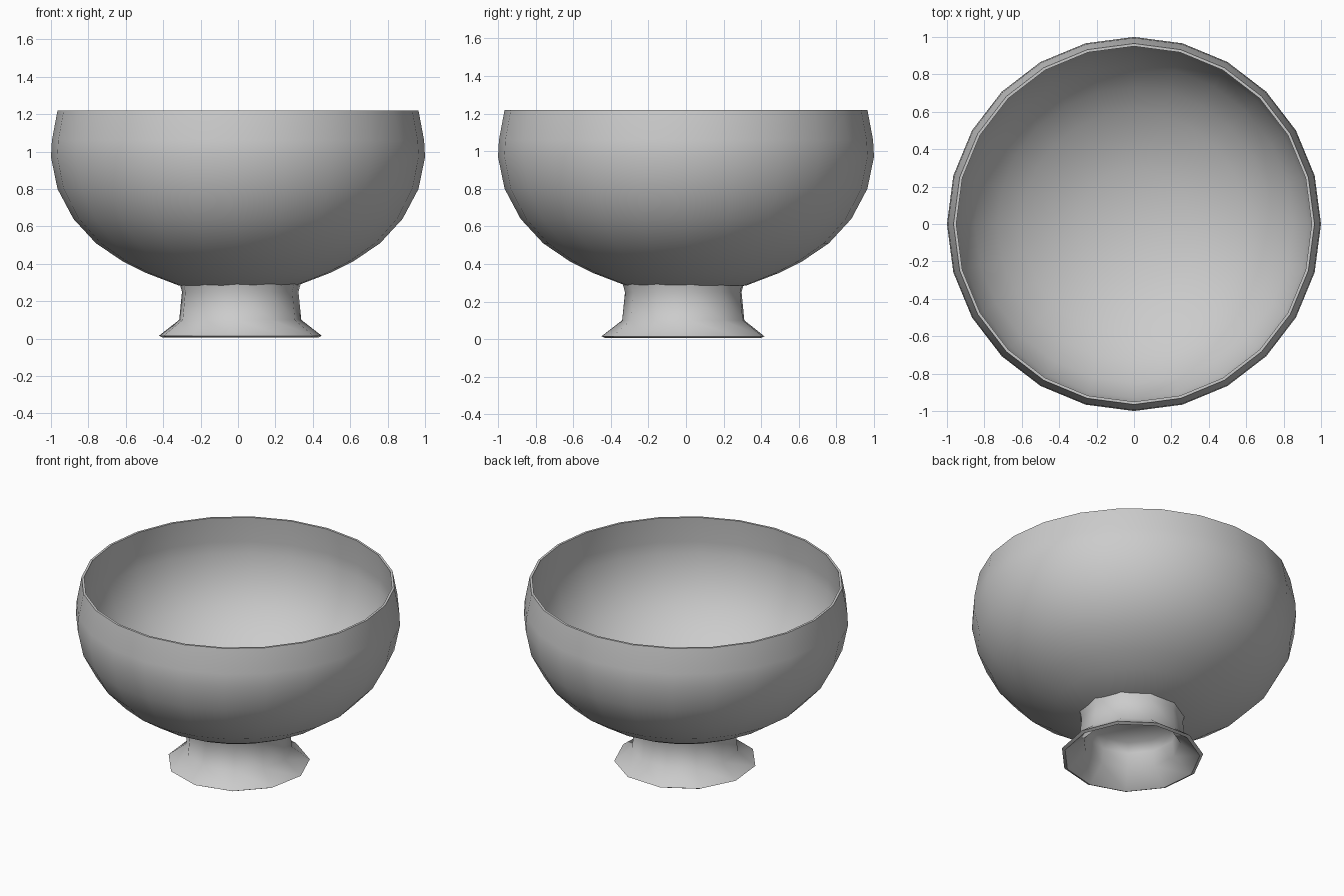
import bpy, bmesh, math

if "Cube" in bpy.data.objects:
    bpy.data.objects.remove(bpy.data.objects["Cube"])

clay = bpy.data.materials.new("grey clay")
clay.use_nodes = True
clay.diffuse_color = (0.6, 0.6, 0.6, 1)
clay.node_tree.nodes["Principled BSDF"].inputs["Base Color"].default_value = (0.6, 0.6, 0.6, 1)


def lathe(name, profile, sides, centre=(0, 0), turn=0.0, angle=60):
    """Spin a (radius, height) profile around z; zero radius makes a pole."""
    bm = bmesh.new()
    rings = []
    for r, z in profile:
        if r == 0:
            rings.append([bm.verts.new((*centre, z))] * sides)
            continue
        rings.append([bm.verts.new((centre[0] + r * math.cos(a), centre[1] + r * math.sin(a), z))
                      for a in (turn + math.tau * i / sides for i in range(sides))])
    for low, high in zip(rings, rings[1:]):
        for i in range(sides):
            j = (i + 1) % sides
            corners = dict.fromkeys((low[i], low[j], high[j], high[i]))
            bm.faces.new(list(corners))
    bmesh.ops.recalc_face_normals(bm, faces=bm.faces)
    mesh = bpy.data.meshes.new(name)
    bm.to_mesh(mesh)
    bm.free()
    obj = bpy.data.objects.new(name, mesh)
    bpy.context.collection.objects.link(obj)
    mesh.materials.append(clay)
    bpy.ops.object.select_all(action='DESELECT')
    obj.select_set(True)
    bpy.context.view_layer.objects.active = obj
    bpy.ops.object.shade_smooth_by_angle(angle=math.radians(angle))
    return obj


# Thin-walled bowl: outside from the base up, over the rim, down the inside
lathe("bowl", [
    (0, 0.26), (0.32, 0.285), (0.49, 0.35), (0.62, 0.415), (0.76, 0.51),
    (0.88, 0.64), (0.965, 0.8), (1.0, 0.97), (0.995, 1.06), (0.965, 1.22),
    (0.95, 1.22), (0.965, 1.05), (0.965, 0.97), (0.93, 0.81), (0.85, 0.66),
    (0.73, 0.535), (0.6, 0.445), (0.47, 0.385), (0.3, 0.32), (0, 0.295),
], sides=24)

# Hollow flared foot, open underneath
lathe("foot", [
    (0.33, 0.305), (0.315, 0.25), (0.33, 0.1), (0.44, 0.015), (0.42, 0.005),
    (0.3, 0.1), (0.285, 0.2), (0.25, 0.255), (0, 0.255),
], sides=11, centre=(0.01, -0.01), turn=0.1)
